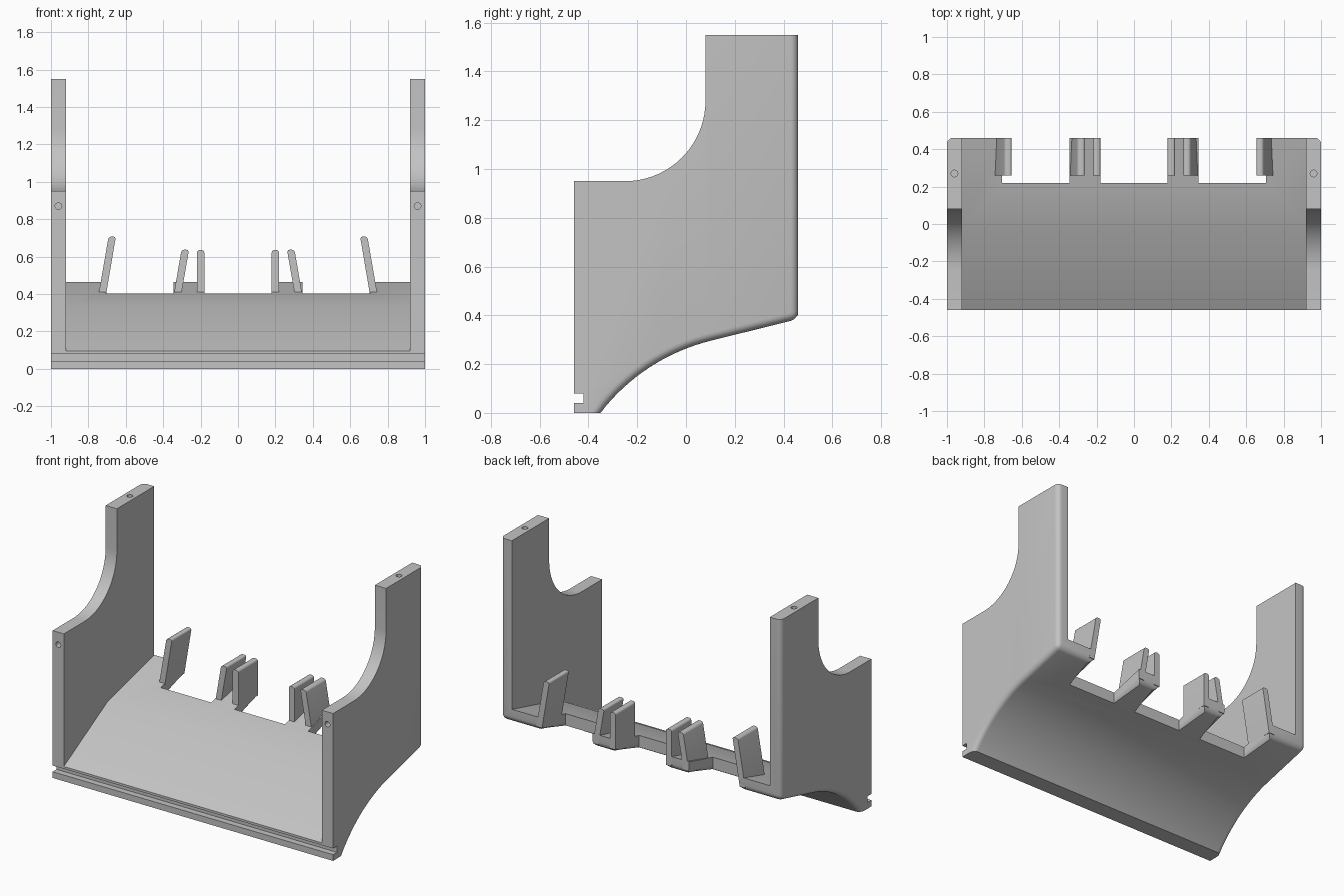
import bpy, bmesh, math
from mathutils import Vector

cube = bpy.data.objects.get("Cube")
if cube:
    bpy.data.objects.remove(cube, do_unlink=True)

grey = bpy.data.materials.new("plain grey")
grey.use_nodes = True
grey.diffuse_color = (0.55, 0.55, 0.55, 1)
grey.node_tree.nodes["Principled BSDF"].inputs["Base Color"].default_value = (0.55, 0.55, 0.55, 1)


def finish(name, bm):
    bmesh.ops.recalc_face_normals(bm, faces=bm.faces[:])
    mesh = bpy.data.meshes.new(name)
    bm.to_mesh(mesh)
    bm.free()
    mesh.materials.append(grey)
    obj = bpy.data.objects.new(name, mesh)
    bpy.context.collection.objects.link(obj)
    return obj


def prism(points, start, end, axis="x"):
    """Extrude a profile: (y, z) along x, or (x, z) along y."""
    bm = bmesh.new()
    place = (lambda p: (start, p[0], p[1])) if axis == "x" else (lambda p: (p[0], start, p[1]))
    step = (end - start, 0, 0) if axis == "x" else (0, end - start, 0)
    face = bm.faces.new([bm.verts.new(place(p)) for p in points])
    moved = bmesh.ops.extrude_face_region(bm, geom=[face])["geom"]
    bmesh.ops.translate(bm, vec=step, verts=[g for g in moved if isinstance(g, bmesh.types.BMVert)])
    return bm


def box(x0, x1, y0, y1, z0, z1):
    return prism([(y0, z0), (y1, z0), (y1, z1), (y0, z1)], x0, x1)


def cut(target, bm):
    cutter = finish("cutter", bm)
    cutter.hide_render = True
    mod = target.modifiers.new("cut", "BOOLEAN")
    mod.operation = "DIFFERENCE"
    mod.solver = "EXACT"
    mod.object = cutter
    bpy.context.view_layer.objects.active = target
    bpy.ops.object.modifier_apply(modifier=mod.name)
    bpy.data.objects.remove(cutter, do_unlink=True)


def arc(cy, cz, r, a0, a1, n):
    angles = [math.radians(a0 + (a1 - a0) * i / n) for i in range(n + 1)]
    return [(cy + r * math.cos(a), cz + r * math.sin(a)) for a in angles]


# Solid side profile: curved underside, tall back, scooped front shoulder
BACK, LOW = 0.46, 0.385
underside = arc(0.298, -0.498, 0.818, 142.5, 104, 16)
underside[0] = (-0.35, 0)
profile = [(-0.46, 0)] + underside + [(BACK, LOW), (BACK, 1.55), (0.08, 1.55)]
profile += arc(-0.25, 1.28, 0.33, 0, -90, 18) + [(-0.46, 0.95)]
body = finish("cradle_body", prism(profile, -1, 1))

# Hollow the middle, leaving side panels and a sloped floor
cut(body, prism([(-0.7, 0.095), (-0.46, 0.095), (-0.02, 0.34), (0.7, 0.525),
                 (0.7, 2), (-0.7, 2)], -0.92, 0.92))

# Notches in the back of the floor leave tabs for the prongs
for x0, x1 in ((-0.705, -0.345), (-0.18, 0.18), (0.345, 0.705)):
    cut(body, box(x0, x1, 0.22, 0.6, 0.2, 0.7))

# Round the outer back, underside and tab edges
bm = bmesh.new()
bm.from_mesh(body.data)
tab_sides = (0.18, 0.345, 0.705)


def near(a, b):
    return abs(a - b) < 0.003


def rounded(edge):
    a, b = (v.co for v in edge.verts)
    if near(abs(a.x), 1) and near(a.x, b.x):
        upright = near(a.y, BACK) and near(b.y, BACK)
        below = max(a.z, b.z) < LOW + 0.01 and min(a.y, b.y) > -0.36
        return upright or below
    if near(a.y, BACK) and near(b.y, BACK) and near(a.z, LOW) and near(b.z, LOW):
        return True
    return (near(a.x, b.x) and any(near(abs(a.x), t) for t in tab_sides)
            and min(a.y, b.y) > 0.2 and max(a.z, b.z) < LOW + 0.005
            and abs(a.y - b.y) > 0.1)


bmesh.ops.bevel(bm, geom=[e for e in bm.edges if rounded(e)], offset=0.032,
                offset_type="OFFSET", segments=5, profile=0.5, affect="EDGES",
                clamp_overlap=True)
bm.to_mesh(body.data)
bm.free()

# Groove along the front foot
cut(body, box(-1.2, 1.2, -0.6, -0.42, 0.04, 0.08))


# Pin holes in the top and front of each side panel
def pin(center, upright):
    bm = bmesh.new()
    bmesh.ops.create_cone(bm, cap_ends=True, segments=20, radius1=0.018, radius2=0.018, depth=0.3)
    for v in bm.verts:
        if not upright:
            v.co = Vector((v.co.x, v.co.z, -v.co.y))
        v.co += Vector(center)
    return bm


for side in (-1, 1):
    cut(body, pin((side * 0.96, 0.27, 1.55), True))
    cut(body, pin((side * 0.96, -0.46, 0.87), False))


# Prongs: base and top x ranges, with rounded tips
def prong(name, side, base, tip, top):
    pts = [(side * base[0], 0.4), (side * base[1], 0.4), (side * tip[1], top), (side * tip[0], top)]
    bm = prism(pts, 0.26, BACK, "y")
    tips = [e for e in bm.edges if all(near(v.co.z, top) for v in e.verts)
            and not near(e.verts[0].co.y, e.verts[1].co.y)]
    bmesh.ops.bevel(bm, geom=tips, offset=0.014, segments=4, profile=0.5, affect="EDGES")
    return finish(name, bm)


parts = [body]
for side, label in ((1, "left"), (-1, "right")):
    parts.append(prong(label + "_outer_prong", side, (0.705, 0.745), (0.653, 0.692), 0.707))
    parts.append(prong(label + "_leaning_prong", side, (0.303, 0.343), (0.262, 0.302), 0.637))
    parts.append(prong(label + "_upright_prong", side, (0.18, 0.22), (0.18, 0.22), 0.635))

# Smooth the curves, keep corners sharp
bpy.ops.object.select_all(action="DESELECT")
for obj in parts:
    obj.select_set(True)
bpy.context.view_layer.objects.active = body
bpy.ops.object.shade_smooth_by_angle(angle=math.radians(30))
